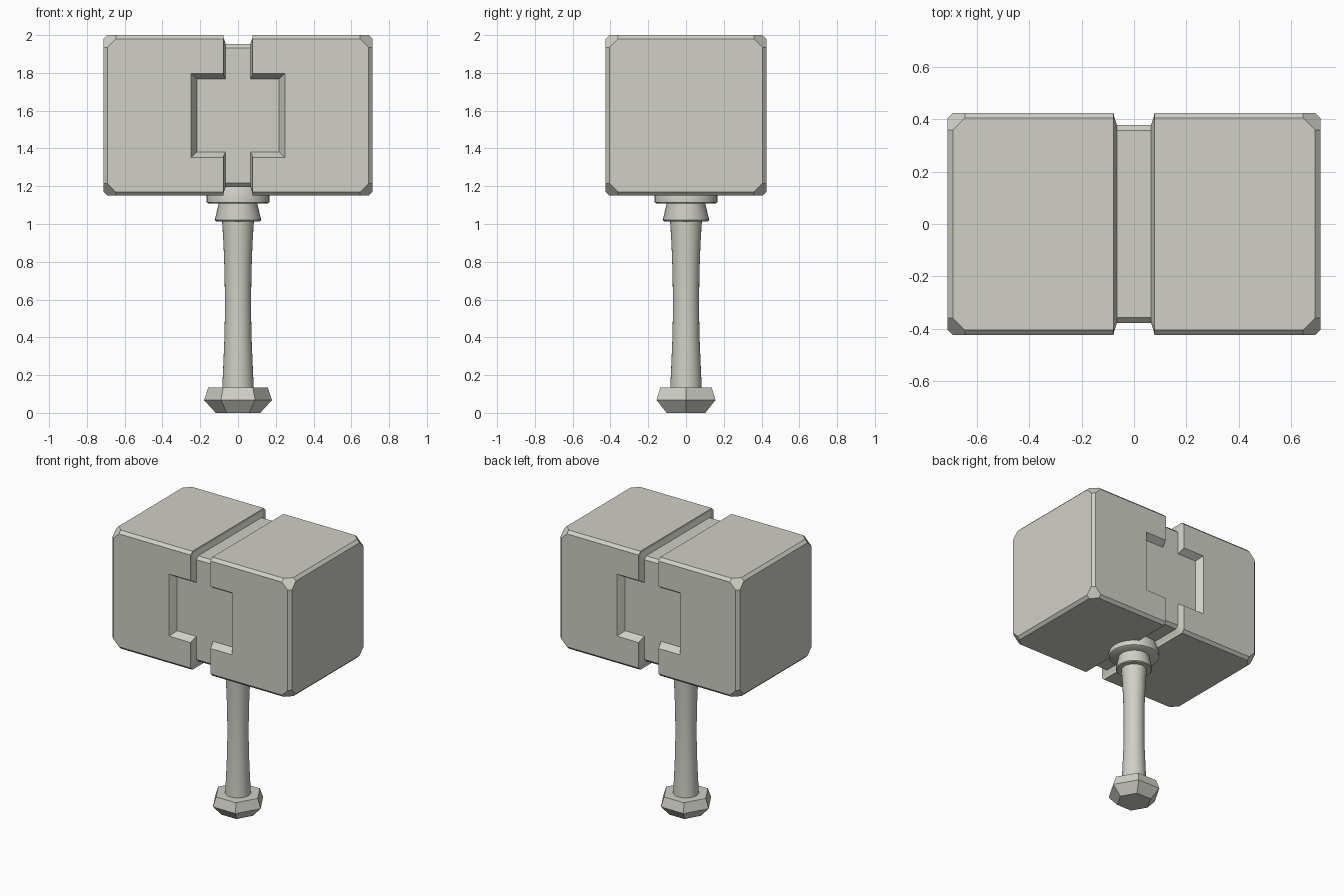
import bpy, bmesh, math
from mathutils import Vector

cube = bpy.data.objects.get("Cube")
if cube:
    bpy.data.objects.remove(cube, do_unlink=True)

stone = bpy.data.materials.new("warm_grey")
stone.use_nodes = True
stone.diffuse_color = (0.63, 0.63, 0.57, 1)
stone.node_tree.nodes["Principled BSDF"].inputs["Base Color"].default_value = (0.63, 0.63, 0.57, 1)

MID = 1.575    # height of the head's centre
HALF = 0.425   # half depth and half height of the head
FLOOR = 0.378  # half size at the bottom of the groove
EDGE = 0.02    # edge chamfer


def finish(bm, name, smooth=False):
    bmesh.ops.recalc_face_normals(bm, faces=bm.faces)
    mesh = bpy.data.meshes.new(name)
    bm.to_mesh(mesh)
    bm.free()
    mesh.materials.append(stone)
    obj = bpy.data.objects.new(name, mesh)
    bpy.context.collection.objects.link(obj)
    if smooth:
        bpy.ops.object.select_all(action='DESELECT')
        bpy.context.view_layer.objects.active = obj
        obj.select_set(True)
        bpy.ops.object.shade_smooth_by_angle(angle=math.radians(35))
    return obj


def loft(bm, loops):
    """Skin matching loops of points and cap both ends."""
    rings = [[bm.verts.new(p) for p in loop] for loop in loops]
    for a, b in zip(rings, rings[1:]):
        for i in range(len(a)):
            j = (i + 1) % len(a)
            bm.faces.new((a[i], a[j], b[j], b[i]))
    bm.faces.new(rings[0])
    bm.faces.new(rings[-1])


def chamfered_square(x, r):
    """Square section with cut corners, across the x axis."""
    c = r - EDGE
    yz = [(r, c), (c, r), (-c, r), (-r, c), (-r, -c), (-c, -r), (c, -r), (r, -c)]
    return [(x, y, MID + z) for y, z in yz]


def lathe(name, profile, sides, smooth):
    bm = bmesh.new()
    loft(bm, [[(r * math.cos(math.tau * i / sides), r * math.sin(math.tau * i / sides), z)
               for i in range(sides)] for r, z in profile])
    return finish(bm, name, smooth)


# Tapered cutters for the square recess on the front and back
bm = bmesh.new()
for side in (-1, 1):
    loops = []
    for depth, w, h in ((FLOOR, 0.218, 0.193), (0.445, 0.261, 0.235)):
        loops.append([(sx * w, side * depth, MID + sz * h)
                      for sx, sz in ((-1, -1), (1, -1), (1, 1), (-1, 1))])
    loft(bm, loops)
cutter = finish(bm, "recess_cutter")
cutter.hide_render = True
cutter.hide_viewport = True

# Two head blocks with sloped groove walls and clipped outer corners
for side, name in ((1, "head_block_left"), (-1, "head_block_right")):
    bm = bmesh.new()
    loft(bm, [chamfered_square(side * x, r) for x, r in
              ((0.065, FLOOR), (0.076, HALF - 0.015), (0.078, HALF),
               (0.712 - EDGE, HALF), (0.712, HALF - EDGE))])
    for sy in (-1, 1):
        for sz in (-1, 1):
            corner = Vector((side * (0.712 - 0.085), sy * HALF, MID + sz * HALF))
            geom = bm.verts[:] + bm.edges[:] + bm.faces[:]
            cut = bmesh.ops.bisect_plane(bm, geom=geom, plane_co=corner,
                                         plane_no=(side, sy, sz), clear_outer=True)
            rim = [e for e in cut["geom_cut"] if isinstance(e, bmesh.types.BMEdge)]
            bmesh.ops.holes_fill(bm, edges=rim, sides=0)
    block = finish(bm, name)
    recess = block.modifiers.new("recess", 'BOOLEAN')
    recess.operation = 'DIFFERENCE'
    recess.solver = 'EXACT'
    recess.object = cutter

# Core visible at the bottom of the groove
bm = bmesh.new()
loft(bm, [chamfered_square(x, FLOOR) for x in (-0.068, 0.068)])
finish(bm, "head_core")

# Collar under the head
lathe("collar_disk", [(0.155, 1.108), (0.166, 1.115), (0.166, 1.16), (0.15, 1.21)], 32, True)
lathe("collar_cone", [(0.115, 1.014), (0.121, 1.02), (0.121, 1.03), (0.104, 1.10), (0.104, 1.12)], 32, True)

# Waisted handle
lathe("handle", [(0.084, 0.12), (0.078, 0.25), (0.071, 0.42), (0.069, 0.57),
                 (0.071, 0.74), (0.077, 0.9), (0.085, 1.03)], 32, True)

# Six-sided pommel
lathe("pommel", [(0.118, 0), (0.18, 0.068), (0.157, 0.135)], 6, False)
